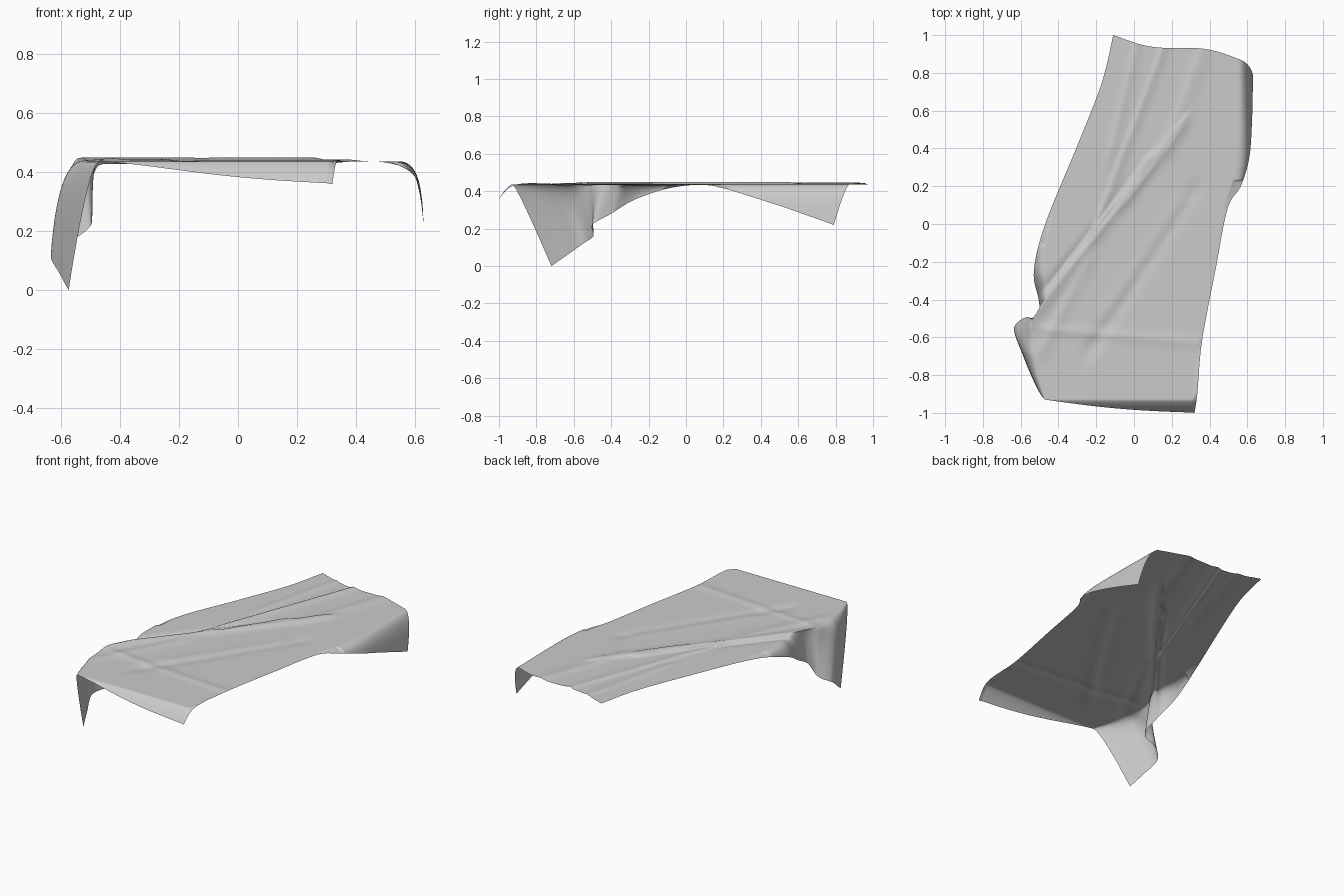
import bpy, math
from mathutils import Vector

if "Cube" in bpy.data.objects:
    bpy.data.objects.remove(bpy.data.objects["Cube"])

TOP = 0.437  # height of the hidden table top

# Guide curves, front to back: hems (x, y, z) and brows where the cloth leaves the table (x, y)
left_hem = [(-.575, -.72, 0), (-.605, -.64, .055), (-.635, -.55, .12), (-.575, -.495, .16),
            (-.50, -.50, .22), (-.505, -.40, .28), (-.53, -.25, .365), (-.47, 0, .43),
            (-.29, .44, TOP), (-.17, .75, TOP), (-.11, 1.0, TOP)]
left_brow = [(-.47, -.93), (-.50, -.82), (-.525, -.66), (-.545, -.54), (-.50, -.44), (-.46, -.35),
             (-.47, -.20), (-.44, 0), (-.265, .44), (-.145, .75), (-.08, .99)]
right_brow = [(.30, -.998), (.315, -.90), (.34, -.62), (.41, -.25), (.475, .08), (.515, .2),
              (.54, .35), (.55, .58), (.55, .875)]
right_hem = [(.32, -1.0, .36), (.335, -.90, TOP), (.36, -.62, TOP), (.43, -.25, TOP),
             (.495, .08, .434), (.565, .2, .415), (.61, .35, .37), (.625, .55, .305), (.63, .79, .22)]

# Wrinkles: start xy, end xy, height, width on the left, width on the right
wrinkles = [
    (-.56, -.50, .06, .32, .015, .014, .05),
    (-.52, -.42, .02, .24, -.012, .03, .012),
    (-.20, .00, .15, .93, .009, .012, .035),
    (-.05, .15, .24, .52, .010, .012, .04),
    (.18, .42, .36, .92, .007, .03, .05),
    (-.12, .40, .02, .97, .006, .02, .03),
    (-.22, -.65, .30, .15, -.008, .04, .04),
    (-.12, -.45, .25, .10, .006, .04, .04),
    (-.45, -.56, .36, -.63, .005, .03, .03),
    (-.48, -.65, -.25, -.22, .006, .03, .04),
]


def curve(pts, t):
    """Catmull-Rom point on a guide curve."""
    n = len(pts) - 1
    i = min(int(t * n), n - 1)
    f = t * n - i
    a, b, c, d = (Vector(pts[max(0, min(n, k))]) for k in (i - 1, i, i + 1, i + 2))
    return b + .5 * f * ((c - a) + f * ((2 * a - 5 * b + 4 * c - d) + f * (3 * (b - c) + d - a)))


def height(x, y):
    """Table top height with wrinkles and the rolled front border."""
    z = TOP
    for x1, y1, x2, y2, h, wl, wr in wrinkles:
        dx, dy = x2 - x1, y2 - y1
        ln = math.hypot(dx, dy)
        along = ((x - x1) * dx + (y - y1) * dy) / ln
        side = ((x - x1) * dy - (y - y1) * dx) / ln
        over = max(0, -along, along - ln)
        z += h * math.exp(-(side / (wl if side < 0 else wr)) ** 2 - (over / .08) ** 2)
    z = min(z, .45)
    return z - .077 * max(0, (-.93 - y) / .07) ** 1.4


def flap(brow, hem, t, k):
    """Hanging cloth: a bent strip from brow to hem."""
    mid = Vector((brow.x + k * (hem.x - brow.x), brow.y + .3 * k * (hem.y - brow.y), brow.z))
    if abs(hem.z - brow.z) < .03:
        mid = (brow + hem) / 2
    return brow * (1 - t) ** 2 + mid * 2 * t * (1 - t) + hem * t * t


ROWS, DECK, DROP = 200, 130, 14
verts = []
for r in range(ROWS + 1):
    v = r / ROWS
    k = .35 + .45 * min(1, v * 6)
    deck = []
    lb, rb = curve(left_brow, v), curve(right_brow, v)
    for c in range(DECK + 1):
        u = c / DECK
        p = lb.lerp(rb, u)
        y = p.y - .013 * math.sin(math.pi * u) * (1 - v) ** 8 - .02 * math.sin(2 * math.pi * u) * v ** 8
        deck.append(Vector((p.x, y, height(p.x, y))))
    lh, rh = curve(left_hem, v), curve(right_hem, v)
    verts += [flap(deck[0], lh, i / DROP, k) for i in range(DROP, 0, -1)]
    verts += deck
    verts += [flap(deck[-1], rh, i / DROP, .8) for i in range(1, DROP + 1)]

# Draped cloth sheet
w = DECK + 1 + 2 * DROP
faces = [(r * w + c, r * w + c + 1, (r + 1) * w + c + 1, (r + 1) * w + c)
         for r in range(ROWS) for c in range(w - 1)]
mesh = bpy.data.meshes.new("draped_cloth")
mesh.from_pydata(verts, [], faces)
mesh.shade_smooth()
cloth = bpy.data.objects.new("draped_cloth", mesh)
bpy.context.collection.objects.link(cloth)
